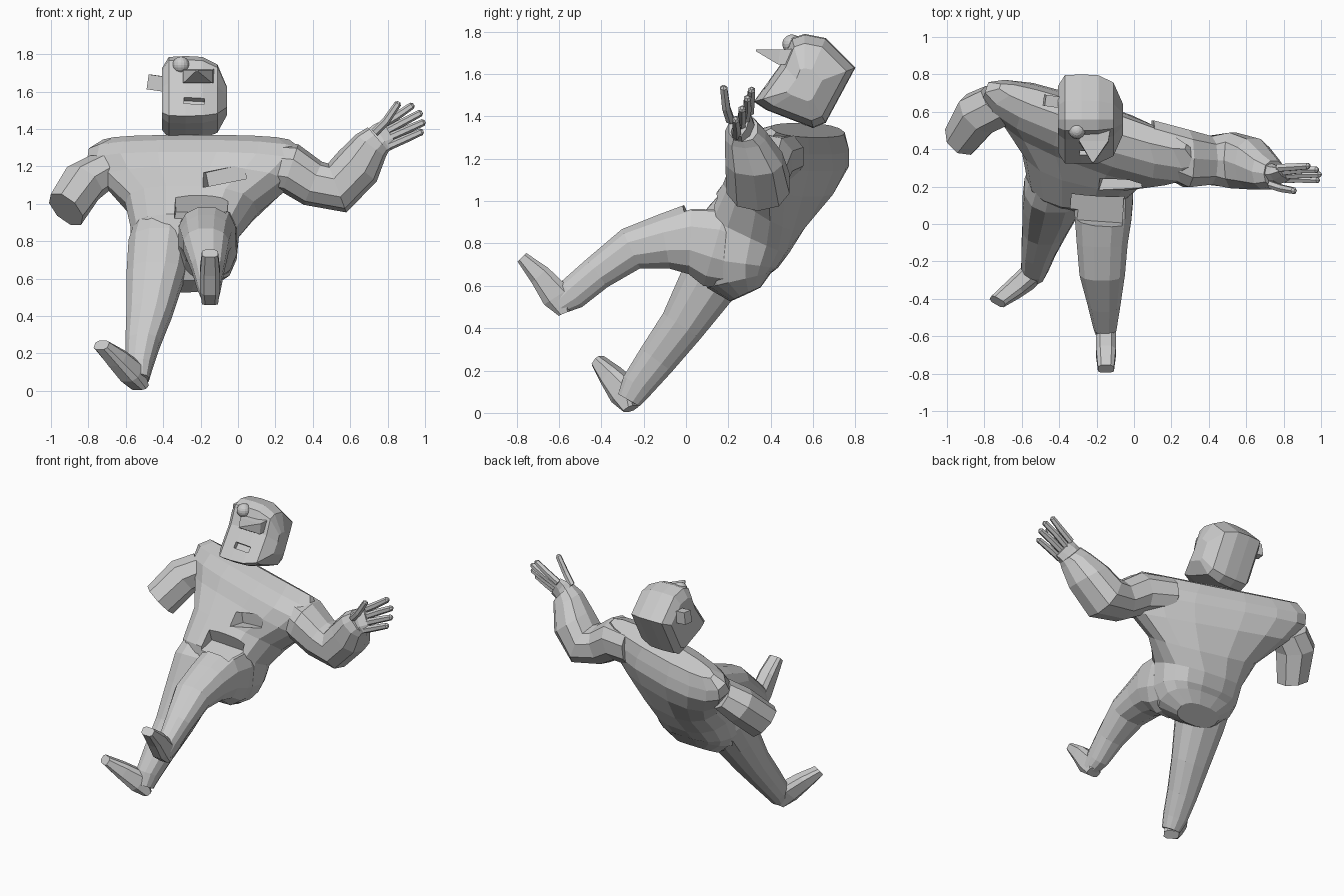
import bpy, bmesh, math
from mathutils import Vector, Euler


def skin(name, rings):
    """Closed skin through rings of equal point count."""
    bm = bmesh.new()
    vs = [[bm.verts.new(p) for p in r] for r in rings]
    n = len(vs[0])
    for a, b in zip(vs, vs[1:]):
        for i in range(n):
            j = (i + 1) % n
            bm.faces.new((a[i], a[j], b[j], b[i]))
    bm.faces.new(vs[0])
    bm.faces.new(vs[-1])
    bmesh.ops.recalc_face_normals(bm, faces=bm.faces)
    me = bpy.data.meshes.new(name)
    bm.to_mesh(me)
    bm.free()
    ob = bpy.data.objects.new(name, me)
    bpy.context.collection.objects.link(ob)
    return ob


def loft(name, path, ref=(1, 0, 0), n=12, power=0.85):
    """Rounded sections (x, y, z, half width along ref, half depth, [yaw])."""
    pts = [Vector(p[:3]) for p in path]
    rings = []
    for k, p in enumerate(path):
        t = (pts[min(k + 1, len(pts) - 1)] - pts[max(k - 1, 0)]).normalized()
        u = Vector(ref).normalized()
        if len(p) > 5:
            u.rotate(Euler((0, 0, math.radians(p[5]))))
        v = t.cross(u).normalized()
        ring = []
        for i in range(n):
            a = 2 * math.pi * (i + 0.5) / n
            c, s = math.cos(a), math.sin(a)
            ring.append(pts[k] + u * p[3] * math.copysign(abs(c) ** power, c)
                        + v * p[4] * math.copysign(abs(s) ** power, s))
        rings.append(ring)
    return skin(name, rings)


def box(name, loc, size, rot=(0, 0, 0)):
    m = Euler([math.radians(a) for a in rot]).to_matrix()
    h = Vector(size) / 2
    ring = lambda z: [Vector(loc) + m @ Vector((x * h.x, y * h.y, z * h.z))
                      for x, y in ((-1, -1), (1, -1), (1, 1), (-1, 1))]
    return skin(name, [ring(-1), ring(1)])


def combine(target, other, op):
    """Apply a boolean and discard the helper."""
    other.hide_render = True
    mod = target.modifiers.new(op, 'BOOLEAN')
    mod.operation, mod.object, mod.solver = op, other, 'EXACT'
    bpy.context.view_layer.objects.active = target
    bpy.ops.object.modifier_apply(modifier=mod.name)
    bpy.data.objects.remove(other)


# Torso: leaning back, shoulders turned
body = loft("body", [
    (-0.29, 0.28, 0.56, 0.15, 0.08, -2), (-0.29, 0.25, 0.625, 0.25, 0.155, -2),
    (-0.29, 0.245, 0.71, 0.285, 0.19, -3), (-0.285, 0.28, 0.85, 0.29, 0.225, -6),
    (-0.25, 0.37, 0.98, 0.36, 0.205, -14), (-0.23, 0.455, 1.11, 0.53, 0.18, -20),
    (-0.22, 0.50, 1.21, 0.62, 0.165, -20), (-0.22, 0.535, 1.28, 0.61, 0.125, -19),
    (-0.22, 0.575, 1.335, 0.53, 0.06, -18)], n=16, power=0.8)

# Legs
leg_raised = loft("raised_leg", [
    (-0.17, 0.28, 0.75, 0.15, 0.18), (-0.165, 0.14, 0.80, 0.165, 0.215),
    (-0.165, 0.02, 0.825, 0.155, 0.175), (-0.17, -0.10, 0.81, 0.14, 0.135),
    (-0.17, -0.26, 0.775, 0.125, 0.105), (-0.16, -0.42, 0.66, 0.09, 0.085),
    (-0.155, -0.54, 0.56, 0.065, 0.08), (-0.15, -0.60, 0.51, 0.05, 0.05)])
foot_raised = loft("raised_foot", [
    (-0.15, -0.575, 0.47, 0.045, 0.03), (-0.15, -0.61, 0.55, 0.055, 0.075),
    (-0.15, -0.69, 0.65, 0.055, 0.055), (-0.15, -0.775, 0.735, 0.045, 0.03)],
    n=8, power=0.6)
leg_standing = loft("standing_leg", [
    (-0.40, 0.31, 0.93, 0.14, 0.14), (-0.42, 0.20, 0.78, 0.17, 0.17),
    (-0.44, 0.11, 0.62, 0.16, 0.145),
    (-0.475, -0.02, 0.41, 0.125, 0.11), (-0.51, -0.14, 0.25, 0.095, 0.095),
    (-0.53, -0.23, 0.13, 0.075, 0.08), (-0.53, -0.27, 0.06, 0.055, 0.06)])
foot_standing = loft("standing_foot", [
    (-0.525, -0.26, 0.02, 0.05, 0.03), (-0.57, -0.29, 0.10, 0.06, 0.075),
    (-0.65, -0.355, 0.175, 0.055, 0.055), (-0.73, -0.415, 0.245, 0.045, 0.03)],
    ref=(0.85, -0.5, 0), n=8, power=0.6)

# Bent arm and severed stub
arm = loft("bent_arm", [
    (0.10, 0.42, 1.21, 0.14, 0.12), (0.28, 0.35, 1.19, 0.16, 0.135),
    (0.40, 0.34, 1.11, 0.135, 0.125), (0.53, 0.34, 1.085, 0.155, 0.14),
    (0.64, 0.32, 1.20, 0.14, 0.13), (0.71, 0.28, 1.31, 0.10, 0.10),
    (0.75, 0.27, 1.345, 0.07, 0.085)], ref=(0, 1, 0), n=10)
stub = loft("arm_stub", [
    (-0.72, 0.64, 1.18, 0.13, 0.10), (-0.83, 0.59, 1.11, 0.13, 0.12),
    (-0.92, 0.46, 0.97, 0.105, 0.12)], ref=(0.7, -0.7, 0), n=8, power=1)

for part in (leg_raised, foot_raised, leg_standing, foot_standing, arm, stub):
    combine(body, part, 'UNION')

# Openings in belly and chest
combine(body, box("belly_cutter", (-0.20, 0.07, 1.01), (0.28, 0.17, 0.17), (18, 0, -4)),
        'DIFFERENCE')
combine(body, box("chest_cutter", (-0.08, 0.19, 1.15), (0.22, 0.12, 0.08), (0, -12, -18)),
        'DIFFERENCE')

# Hand with fingers and thumb
spread = (0.5, -0.25, -0.8)
loft("palm", [(0.72, 0.27, 1.32, 0.08, 0.06), (0.77, 0.265, 1.355, 0.085, 0.045),
              (0.81, 0.27, 1.375, 0.085, 0.025)], ref=spread, n=8)
digits = {"thumb": ((0.73, 0.21, 1.38), (0.79, 0.19, 1.44), (0.855, 0.178, 1.535)),
          "finger_1": ((0.77, 0.30, 1.42), (0.85, 0.305, 1.47), (0.93, 0.31, 1.525)),
          "finger_2": ((0.79, 0.28, 1.385), (0.88, 0.29, 1.435), (0.975, 0.29, 1.485)),
          "finger_3": ((0.80, 0.26, 1.35), (0.90, 0.265, 1.395), (0.99, 0.265, 1.435)),
          "finger_4": ((0.81, 0.24, 1.31), (0.89, 0.24, 1.345), (0.98, 0.235, 1.385))}
for name, pts in digits.items():
    a, b, c = map(Vector, pts)
    tip = c + (c - b).normalized() * 0.012
    path = [(*p, r, r) for p, r in ((a, 0.023), (b, 0.022), (c, 0.019), (tip, 0.008))]
    loft(name, path, ref=(0, 1, 0), n=6, power=1)

# Head: side profile swept across, one cheek narrowing more than the other
profile = [(0.50, 1.77), (0.56, 1.79), (0.66, 1.77), (0.80, 1.63), (0.66, 1.37),
           (0.60, 1.345), (0.38, 1.43), (0.32, 1.47), (0.45, 1.65)]
mid = Vector((0.56, 1.54))
rings = []
for x, s in ((-0.405, 0.75), (-0.37, 0.98), (-0.28, 1.0), (-0.19, 0.98), (-0.11, 0.82), (-0.06, 0.35)):
    rings.append([(x, *(mid + (Vector(p) - mid) * s)) for p in profile])
head = skin("head", rings)
combine(head, box("mouth_cutter", (-0.235, 0.38, 1.55), (0.11, 0.06, 0.04), (-37, 3, 0)),
        'DIFFERENCE')

# Nose, ear and bulging eye
loft("nose", [(-0.21, 0.56, 1.685, 0.13, 0.055), (-0.215, 0.44, 1.68, 0.11, 0.05),
              (-0.22, 0.33, 1.712, 0.008, 0.005)], n=4, power=1)
box("ear", (-0.43, 0.655, 1.645), (0.10, 0.06, 0.08), (0, 8, -8))
bpy.ops.mesh.primitive_uv_sphere_add(segments=16, ring_count=10, radius=0.045,
                                     location=(-0.305, 0.50, 1.742))
bpy.context.object.name = "eye"
